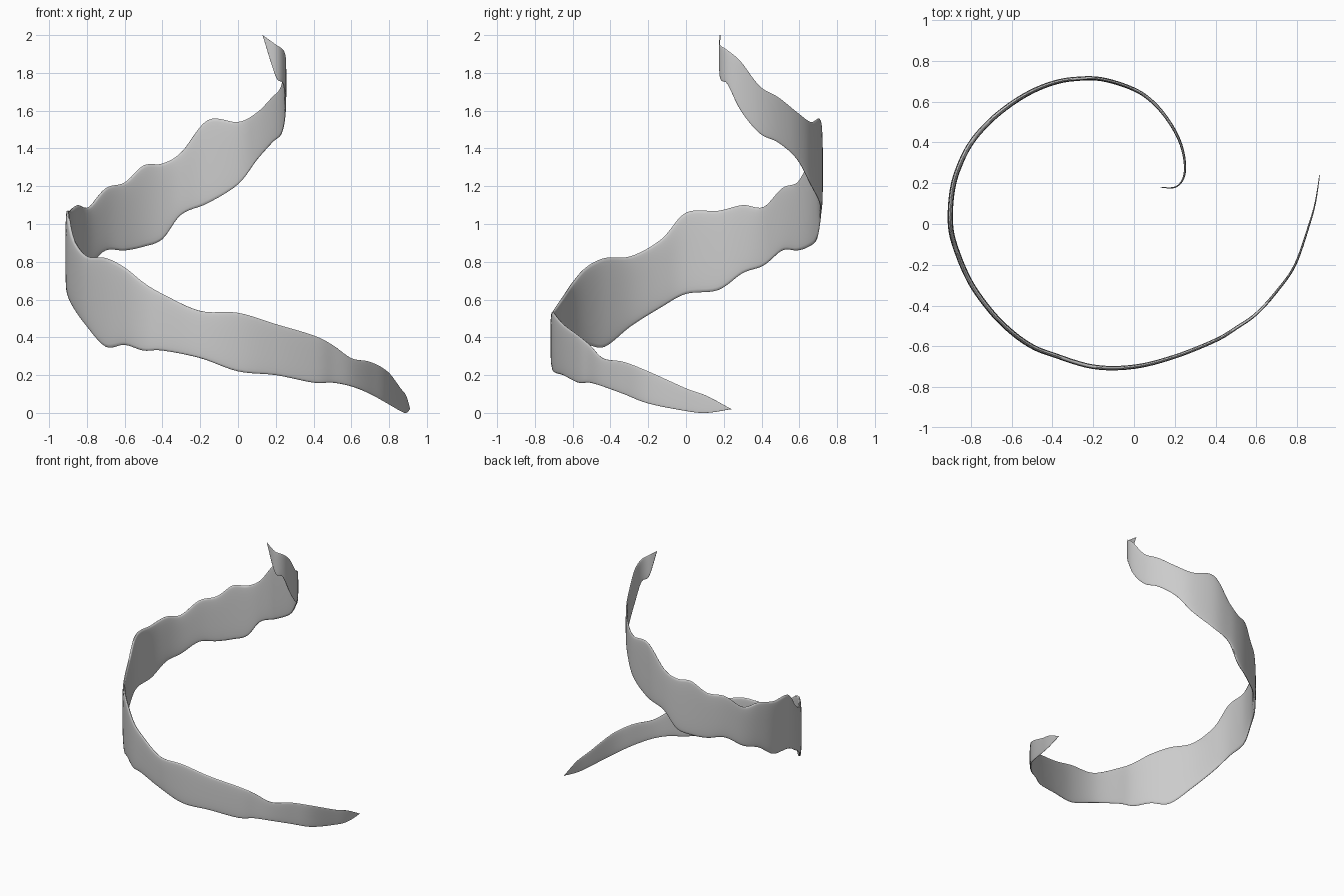
import bpy
import bmesh
import math
from mathutils import Vector

default_cube = bpy.data.objects.get("Cube")
if default_cube:
    bpy.data.objects.remove(default_cube, do_unlink=True)

# Ribbon stations in hundredths: x, y, lower edge, upper edge
STATIONS = [
    (91, 24, 2, 2), (89, 11, 0, 9), (86, 0, 1, 13), (79, -20, 5, 22),
    (70, -33, 10, 27), (60, -44, 14, 29), (50, -51, 16, 36), (40, -57, 16, 41),
    (20, -65, 20, 47), (0, -70, 22, 53), (-20, -70, 29, 54), (-40, -64, 33, 63),
    (-50, -60, 33, 69), (-60, -53, 36, 77), (-70, -43, 35, 82), (-80, -29, 46, 83),
    (-87, -13, 56, 92), (-90, 0, 63, 106), (-89, 17, 65, 107), (-85, 30, 74, 110),
    (-79, 41, 78, 109), (-70, 51, 86, 119), (-60, 59, 86, 122), (-50, 65, 88, 131),
    (-40, 69, 92, 132), (-30, 71, 105, 138), (-16, 71, 111, 155), (0, 66, 121, 154),
    (10, 59, 134, 159), (18, 49, 143, 167), (23, 39, 148, 173), (25, 29, 160, 186),
    (24, 22, 174, 192), (20, 18, 178, 195), (13, 18, 200, 200),
]
STEPS = 6
SIDES = 28
HALF_THICKNESS = 0.013


def spline_point(points, i, t):
    """Smooth curve through neighbouring stations."""
    last = len(points) - 1
    a, b, c, d = (points[max(0, min(last, k))] for k in range(i - 1, i + 3))
    return 0.5 * (2 * b + (c - a) * t + (2 * a - 5 * b + 4 * c - d) * t ** 2
                  + (3 * b - a - 3 * c + d) * t ** 3)


def signed_power(value, power):
    return math.copysign(abs(value) ** power, value)


def sample_stations():
    points = [Vector(s) / 100 for s in STATIONS]
    samples = [spline_point(points, i, k / STEPS)
               for i in range(len(points) - 1) for k in range(STEPS)]
    samples.append(points[-1])
    return samples


def build_ribbon(name, material):
    samples = sample_stations()
    last = len(samples) - 1
    bm = bmesh.new()
    rings = []
    for i, (x, y, low, high) in enumerate(samples):
        before, after = samples[max(0, i - 1)], samples[min(last, i + 1)]
        tangent = Vector((after.x - before.x, after.y - before.y, 0)).normalized()
        normal = Vector((tangent.y, -tangent.x, 0))
        centre = Vector((x, y, (low + high) / 2))
        half_height = max(high - low, 0.002) / 2
        # The band thins towards both of its pointed ends
        taper = 0.12 + 0.88 * math.sin(math.pi * i / last) ** 0.8
        ring = []
        for k in range(SIDES):
            angle = 2 * math.pi * k / SIDES
            across = HALF_THICKNESS * taper * signed_power(math.cos(angle), 0.5)
            up = half_height * signed_power(math.sin(angle), 0.8)
            ring.append(bm.verts.new(centre + normal * across + Vector((0, 0, up))))
        rings.append(ring)
    # Skin between neighbouring cross-sections, then close the tips
    for first, second in zip(rings, rings[1:]):
        for k in range(SIDES):
            n = (k + 1) % SIDES
            bm.faces.new((first[k], first[n], second[n], second[k]))
    bm.faces.new(rings[0])
    bm.faces.new(rings[-1])
    bmesh.ops.recalc_face_normals(bm, faces=bm.faces)
    mesh = bpy.data.meshes.new(name)
    bm.to_mesh(mesh)
    bm.free()
    mesh.materials.append(material)
    ribbon = bpy.data.objects.new(name, mesh)
    bpy.context.collection.objects.link(ribbon)
    return ribbon


# Single plain grey colour
grey = bpy.data.materials.new("light_grey")
grey.use_nodes = True
colour = (0.6, 0.6, 0.6, 1)
grey.diffuse_color = colour
grey.node_tree.nodes["Principled BSDF"].inputs["Base Color"].default_value = colour

# Wavy spiral band
ribbon = build_ribbon("spiral_ribbon", grey)
bpy.ops.object.select_all(action="DESELECT")
ribbon.select_set(True)
bpy.context.view_layer.objects.active = ribbon
bpy.ops.object.shade_smooth_by_angle(angle=math.radians(50))
